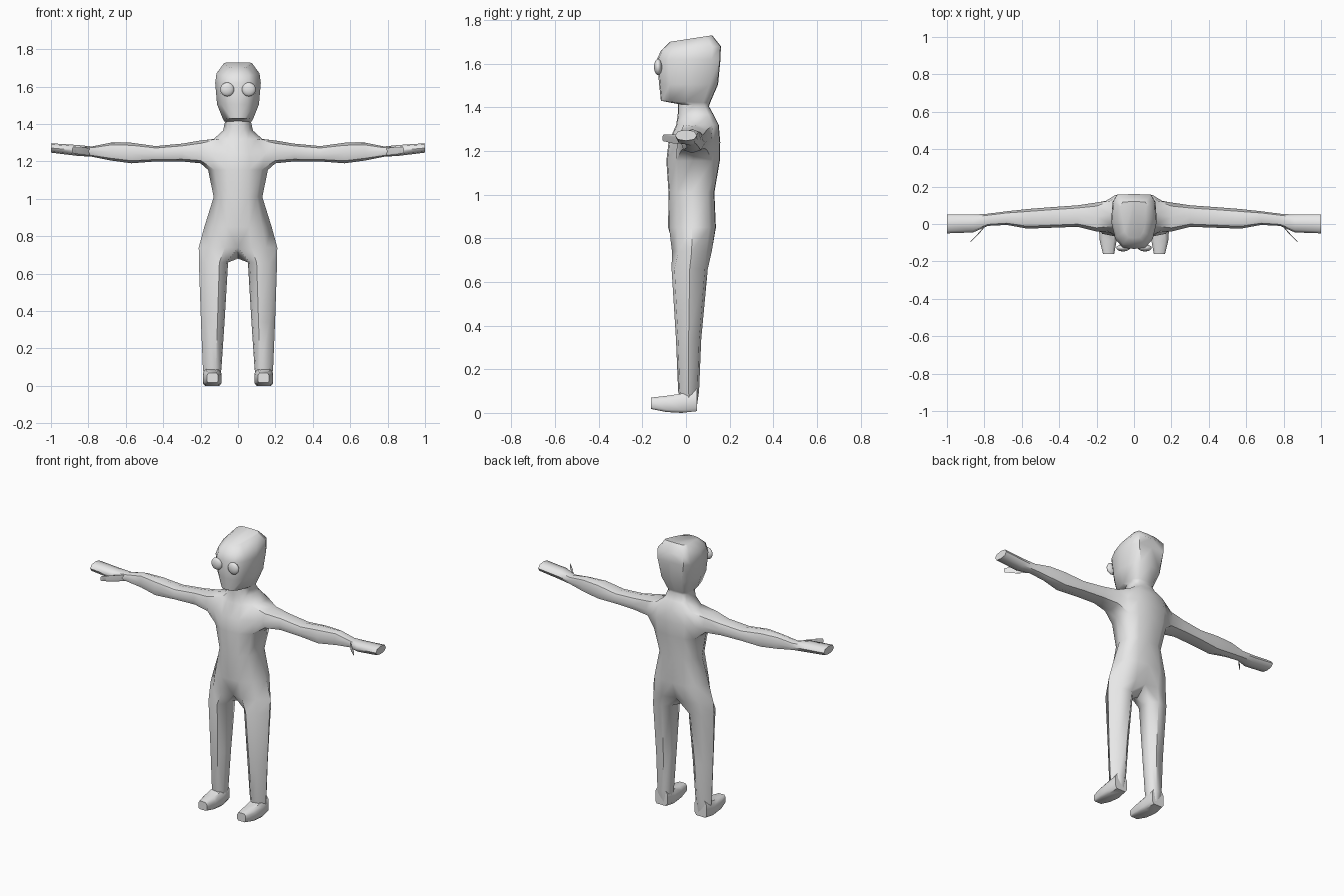
import bpy, bmesh, math
from mathutils import Vector

if "Cube" in bpy.data.objects:
    bpy.data.objects.remove(bpy.data.objects["Cube"])

grey = bpy.data.materials.new("light_grey")
grey.diffuse_color = (0.8, 0.8, 0.8, 1)
grey.use_nodes = True
grey.node_tree.nodes["Principled BSDF"].inputs["Base Color"].default_value = grey.diffuse_color


def bridge(bm, a, b, closed=True, skip=()):
    """Join two rings of vertices with quads."""
    n = len(a)
    for i in range(n if closed else n - 1):
        if i not in skip:
            j = (i + 1) % n
            bm.faces.new((a[i], a[j], b[j], b[i]))


def finish(bm, name, angle=50):
    """Mirror the right half to the left, weld and shade it."""
    dup = bmesh.ops.duplicate(bm, geom=bm.verts[:] + bm.edges[:] + bm.faces[:])["geom"]
    for v in dup:
        if isinstance(v, bmesh.types.BMVert):
            v.co.x = -v.co.x
    bmesh.ops.reverse_faces(bm, faces=[f for f in dup if isinstance(f, bmesh.types.BMFace)])
    bmesh.ops.remove_doubles(bm, verts=bm.verts[:], dist=0.0005)
    bmesh.ops.recalc_face_normals(bm, faces=bm.faces[:])
    me = bpy.data.meshes.new(name)
    bm.to_mesh(me)
    bm.free()
    me.materials.append(grey)
    ob = bpy.data.objects.new(name, me)
    bpy.context.collection.objects.link(ob)
    bpy.ops.object.select_all(action='DESELECT')
    ob.select_set(True)
    bpy.context.view_layer.objects.active = ob
    bpy.ops.object.shade_smooth_by_angle(angle=math.radians(angle))
    return ob


def half_ring(bm, zf, zb, f2, fr, w, br, b2, yf, yb):
    """Half outline from front centre round the side to back centre."""
    d = yb - yf
    pts = [(0, 0), (f2, 0.02), (fr, 0.18), (w, 0.5), (br, 0.86), (b2, 0.99), (0, 1)]
    return [bm.verts.new((x, yf + t * d, zf + t * (zb - zf))) for x, t in pts]


# Torso, neck and head: front z, back z, five half widths, front y, back y
rows = [
    (0.74, 0.74, 0.07, 0.15, 0.21, 0.16, 0.08, -0.068, 0.12),
    (0.85, 0.85, 0.06, 0.13, 0.18, 0.145, 0.08, -0.082, 0.137),
    (1.01, 1.01, 0.055, 0.10, 0.13, 0.115, 0.07, -0.08, 0.13),
    (1.155, 1.155, 0.06, 0.125, 0.16, 0.14, 0.09, -0.09, 0.155),
    (1.24, 1.24, 0.06, 0.145, 0.16, 0.15, 0.10, -0.08, 0.157),
    (1.32, 1.32, 0.05, 0.10, 0.13, 0.13, 0.09, -0.045, 0.15),
    (1.365, 1.365, 0.03, 0.06, 0.08, 0.075, 0.05, -0.038, 0.127),
    (1.415, 1.405, 0.03, 0.055, 0.07, 0.065, 0.045, -0.036, 0.105),
    (1.43, 1.42, 0.035, 0.06, 0.08, 0.075, 0.05, -0.115, 0.11),
    (1.505, 1.505, 0.05, 0.09, 0.112, 0.10, 0.07, -0.123, 0.147),
    (1.62, 1.62, 0.06, 0.10, 0.122, 0.115, 0.09, -0.133, 0.158),
    (1.66, 1.68, 0.06, 0.09, 0.115, 0.11, 0.09, -0.115, 0.16),
    (1.70, 1.73, 0.03, 0.05, 0.065, 0.075, 0.06, -0.075, 0.12),
]
bm = bmesh.new()
R = [half_ring(bm, *r) for r in rows]
R[0][0].co.y, R[0][6].co.y = -0.05, 0.10
for i in range(len(R) - 1):
    # the side faces of the two shoulder bands stay open for the arm
    bridge(bm, R[i], R[i + 1], closed=False, skip=(2, 3) if i in (3, 4) else ())
bm.faces.new(R[-1])

# Leg: z, inner x, outer x, front y, back y
prev = R[0] + [bm.verts.new((0, 0.03, 0.68))]
for z, xi, xo, yf, yb in [(0.66, 0.053, 0.209, -0.066, 0.10),
                          (0.34, 0.072, 0.198, -0.046, 0.07),
                          (0.10, 0.088, 0.188, -0.036, 0.06),
                          (0.03, 0.095, 0.18, -0.02, 0.05)]:
    w, d = xo - xi, yb - yf
    outline = [(0.06, 0.22), (0.3, 0), (0.75, 0.08), (1, 0.5),
               (0.75, 0.92), (0.3, 1), (0.06, 0.78), (0, 0.5)]
    ring = [bm.verts.new((xi + u * w, yf + v * d, z)) for u, v in outline]
    bridge(bm, ring, prev)
    prev = ring
bm.faces.new(prev[::-1])

# Arm: x, front y, back y, bottom z, top z
lo, mid, hi = R[3], R[4], R[5]
prev = [lo[2], mid[2], hi[2], hi[3], hi[4], mid[4], lo[4], lo[3]]
for x, yf, yb, z0, z1 in [(0.20, -0.04, 0.115, 1.19, 1.312),
                          (0.30, -0.015, 0.10, 1.20, 1.295),
                          (0.44, -0.02, 0.09, 1.20, 1.282),
                          (0.57, -0.025, 0.08, 1.19, 1.30),
                          (0.68, -0.005, 0.068, 1.205, 1.30),
                          (0.78, -0.01, 0.055, 1.225, 1.28),
                          (0.86, -0.045, 0.05, 1.23, 1.288),
                          (1.00, -0.05, 0.05, 1.247, 1.297)]:
    yc, zc, hy, hz = (yf + yb) / 2, (z0 + z1) / 2, (yb - yf) / 2, (z1 - z0) / 2
    outline = [(-.75, -.75), (-1, 0), (-.75, .75), (0, 1),
               (.75, .75), (1, 0), (.75, -.75), (0, -1)]
    ring = [bm.verts.new((x, yc + u * hy, zc + v * hz)) for u, v in outline]
    bridge(bm, prev, ring)
    prev = ring
bm.faces.new(prev)
bmesh.ops.delete(bm, geom=[v for v in bm.verts if not v.link_faces], context='VERTS')
finish(bm, "body")


def box_loft(name, sections):
    """Loft of bevelled rectangles given as (centre, half side vector, half height)."""
    bm = bmesh.new()
    prev = None
    for c, side, h in sections:
        c, side, up = Vector(c), Vector(side), Vector((0, 0, h))
        ring = [bm.verts.new(c + side * u + up * v) for u, v in
                [(-1, -.7), (-.75, -1), (.75, -1), (1, -.7),
                 (1, .5), (.65, 1), (-.65, 1), (-1, .5)]]
        if prev:
            bridge(bm, prev, ring)
        else:
            bm.faces.new(ring[::-1])
        prev = ring
    bm.faces.new(prev)
    return finish(bm, name)


# Feet and thumbs
box_loft("feet", [((0.138, 0.05, 0.06), (0.042, 0, 0), 0.052),
                  ((0.138, -0.02, 0.044), (0.05, 0, 0), 0.044),
                  ((0.138, -0.09, 0.041), (0.045, 0, 0), 0.037),
                  ((0.136, -0.16, 0.044), (0.03, 0, 0), 0.026)])
box_loft("thumbs", [((0.79, -0.003, 1.25), (0.016, -0.016, 0), 0.018),
                    ((0.83, -0.05, 1.255), (0.014, -0.012, 0), 0.02),
                    ((0.875, -0.097, 1.26), (0.012, -0.01, 0), 0.015)])

# Eyes: flattened balls on the face
bm = bmesh.new()
bmesh.ops.create_uvsphere(bm, u_segments=20, v_segments=12, radius=0.037)
for v in bm.verts:
    v.co = (v.co.x + 0.058, v.co.y * 0.5 - 0.128, v.co.z + 1.585)
finish(bm, "eyes")
